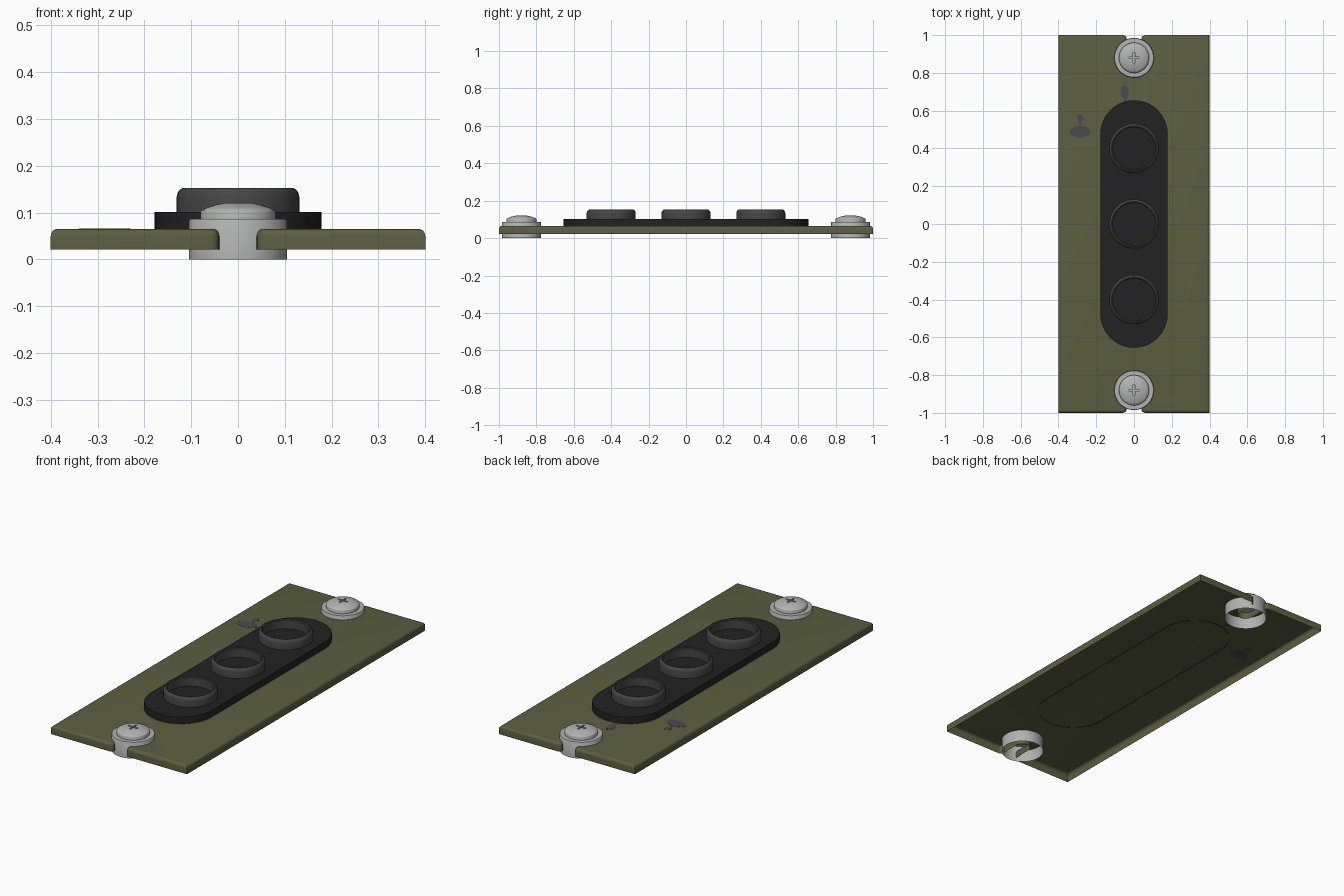
import bpy, bmesh, math
from math import cos, sin, pi, radians

if "Cube" in bpy.data.objects:
    bpy.data.objects.remove(bpy.data.objects["Cube"])


def material(name, rgb):
    m = bpy.data.materials.new(name)
    m.diffuse_color = (*rgb, 1)
    m.use_nodes = True
    m.node_tree.nodes["Principled BSDF"].inputs["Base Color"].default_value = m.diffuse_color
    return m


OLIVE = material("olive paint", (0.105, 0.115, 0.051))
BLACK = material("black rubber", (0.016, 0.016, 0.016))
GREY = material("dark grey plastic", (0.06, 0.06, 0.06))
METAL = material("light metal", (0.44, 0.45, 0.44))
SMUDGE = material("grey smudge", (0.07, 0.07, 0.075))


def loft(name, rings, mat, top=True, bottom=False):
    """Skin equal-length counter-clockwise rings, given as (outline, z)."""
    bm = bmesh.new()
    loops = [[bm.verts.new((x, y, z)) for x, y in pts] for pts, z in rings]
    for a, b in zip(loops, loops[1:]):
        n = len(a)
        for i in range(n):
            j = (i + 1) % n
            bm.faces.new((a[i], a[j], b[j], b[i]))
    if top:
        bm.faces.new(loops[-1])
    if bottom:
        bm.faces.new(loops[0][::-1])
    me = bpy.data.meshes.new(name)
    bm.to_mesh(me)
    bm.free()
    me.materials.append(mat)
    ob = bpy.data.objects.new(name, me)
    bpy.context.collection.objects.link(ob)
    return ob


def arc(cx, cy, r, a0, a1, n=8):
    return [(cx + r * cos(radians(a0 + (a1 - a0) * i / n)),
             cy + r * sin(radians(a0 + (a1 - a0) * i / n))) for i in range(n + 1)]


def ellipse(cx, cy, rx, ry, n=48):
    return [(cx + rx * cos(2 * pi * i / n), cy + ry * sin(2 * pi * i / n)) for i in range(n)]


def lathe(name, cy, profile, mat, **caps):
    return loft(name, [(ellipse(0, cy, r, r), z) for r, z in profile], mat, **caps)


# plate: open shell with rounded top edge and a screw slot at each end
def plate_outline(d):
    half = [(0.4 - d, 1 - d)]
    half += arc(0.06, 0.98, 0.02 - d, 90, 180, 5)
    half += arc(0, 0.88, 0.04 + d, 0, -180, 12)
    half += arc(-0.06, 0.98, 0.02 - d, 0, 90, 5)
    half += [(-0.4 + d, 1 - d)]
    return half + [(-x, -y) for x, y in half]


R = 0.015
edge = [(R * (1 - cos(t)), 0.05 + R * sin(t)) for t in (radians(90 * i / 5) for i in range(6))]
loft("plate", [(plate_outline(0), 0.021)] + [(plate_outline(d), z) for d, z in edge], OLIVE)

# raised gasket with round ends
pill = arc(0, 0.477, 0.178, 0, 180, 20) + arc(0, -0.477, 0.178, 180, 360, 20)
loft("gasket", [(pill, 0.063), (pill, 0.101)], BLACK)

# three hollow collars
for i, y in enumerate((-0.4, 0, 0.4)):
    lathe(f"collar_{i + 1}", y,
          [(0.131, 0.1), (0.131, 0.134), (0.129, 0.142), (0.125, 0.148), (0.119, 0.152),
           (0.114, 0.151), (0.111, 0.147), (0.111, 0.1)], GREY, top=False)

# screws: open washer cup plus domed head with a cross recess
for tag, y in (("front", -0.88), ("back", 0.88)):
    lathe(f"{tag}_washer", y, [(0.105, 0), (0.105, 0.083), (0.103, 0.086), (0.078, 0.086)],
          METAL, top=False)
    head = lathe(f"{tag}_screw_head", y,
                 [(0.08, 0.082), (0.08, 0.102), (0.078, 0.105), (0.065, 0.111),
                  (0.048, 0.1165), (0.03, 0.12)], METAL, bottom=True)
    a, w = 0.027, 0.0045
    quarter = [(a, -w), (a, w), (w, w)]
    cross = []
    for k in range(4):
        c, s = round(cos(k * pi / 2)), round(sin(k * pi / 2))
        cross += [(px * c - py * s, y + px * s + py * c) for px, py in quarter]
    cutter = loft(f"{tag}_cross_cutter", [(cross, 0.108), (cross, 0.14)], METAL, bottom=True)
    cutter.hide_render = True
    cutter.hide_viewport = False
    mod = head.modifiers.new("cross recess", "BOOLEAN")
    mod.operation = "DIFFERENCE"
    mod.solver = "EXACT"
    mod.object = cutter
    # apply, so the cutter can go
    dg = bpy.context.evaluated_depsgraph_get()
    cut = bpy.data.meshes.new_from_object(head.evaluated_get(dg))
    head.modifiers.clear()
    head.data = cut
    bpy.data.objects.remove(cutter)

# smudges: thin plates on the painted surface
for i, (x, y, rx, ry) in enumerate(((-0.285, 0.488, 0.055, 0.032), (-0.285, 0.56, 0.017, 0.02),
                                    (-0.285, 0.53, 0.005, 0.022), (-0.05, 0.7, 0.021, 0.034),
                                    (-0.046, 0.665, 0.008, 0.025))):
    e = ellipse(x, y, rx, ry, 24)
    loft(f"smudge_{i + 1}", [(e, 0.064), (e, 0.066)], SMUDGE, bottom=True)

# smooth curved faces, keep edges sharp
for ob in bpy.context.collection.objects:
    ob.select_set(True)
    bpy.context.view_layer.objects.active = ob
bpy.ops.object.shade_smooth_by_angle(angle=radians(35))
